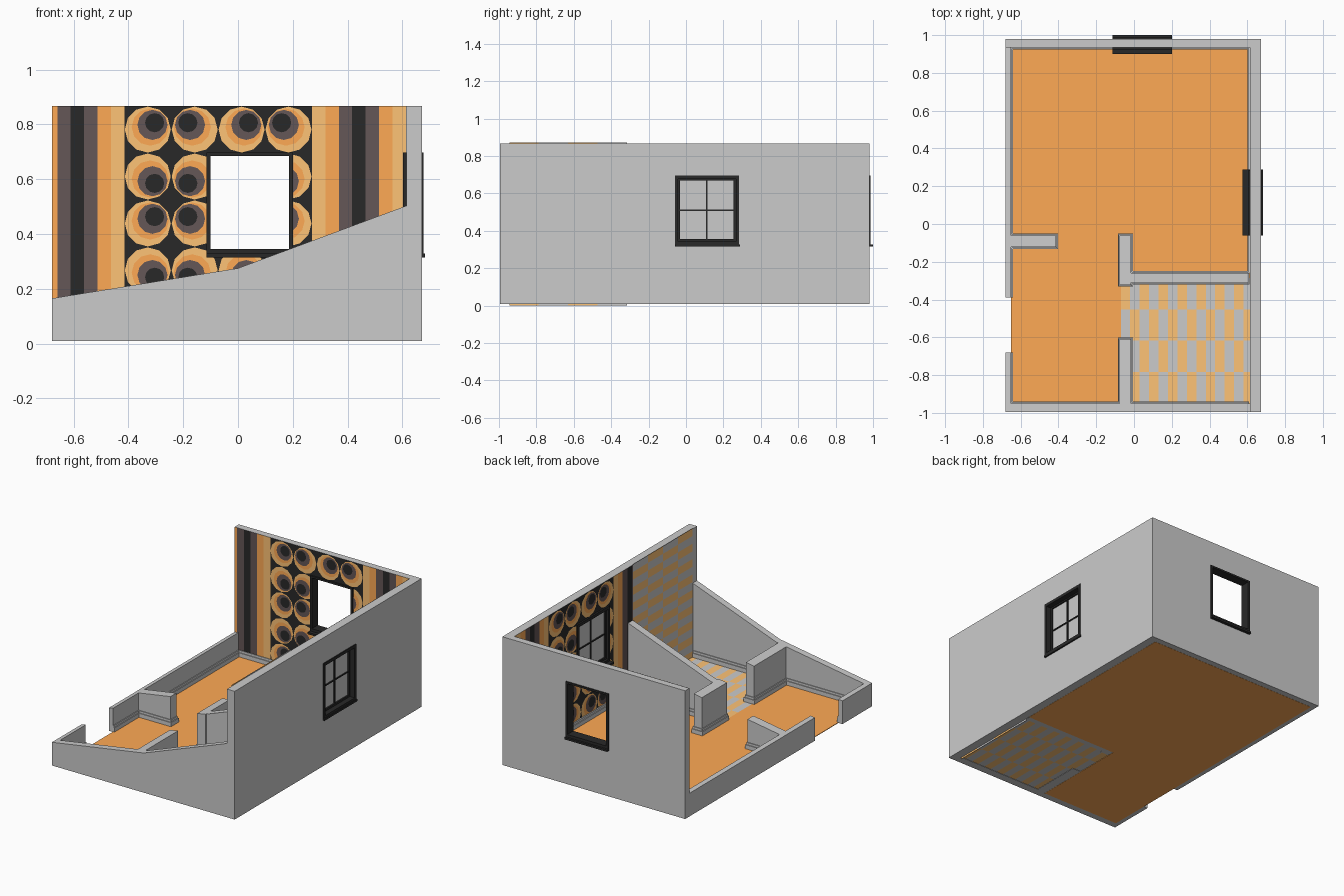
import bpy, bmesh
from math import cos, sin, pi

if "Cube" in bpy.data.objects:
    bpy.data.objects.remove(bpy.data.objects["Cube"])


def material(name, rgb):
    m = bpy.data.materials.new(name)
    m.diffuse_color = (*rgb, 1)
    m.use_nodes = True
    m.node_tree.nodes["Principled BSDF"].inputs["Base Color"].default_value = m.diffuse_color
    return m


LIGHT = material("light_orange", (1.0, 0.55, 0.18))
ORANGE = material("orange", (1.0, 0.40, 0.09))
BROWN = material("brown", (0.13, 0.095, 0.095))
BLACK = material("black", (0.022, 0.022, 0.022))


def finish(name, bm, mats=()):
    me = bpy.data.meshes.new(name)
    bm.to_mesh(me)
    bm.free()
    for m in mats:
        me.materials.append(m)
    ob = bpy.data.objects.new(name, me)
    bpy.context.collection.objects.link(ob)
    return ob


def boxes(name, specs, *mats):
    """One object from boxes given as (x0, x1, y0, y1, z0, z1)."""
    bm = bmesh.new()
    for x0, x1, y0, y1, z0, z1 in specs:
        for v in bmesh.ops.create_cube(bm, size=1)["verts"]:
            v.co = ((x0 + x1) / 2 + v.co.x * (x1 - x0),
                    (y0 + y1) / 2 + v.co.y * (y1 - y0),
                    (z0 + z1) / 2 + v.co.z * (z1 - z0))
    return finish(name, bm, mats)


BASE, TOP = 0.01, 0.867


def height(x):
    """Sloping cutaway line of the low walls."""
    return 0.275 + (0.162 if x < 0 else 0.371) * x


def sloped_wall(name, x0, x1, y0, y1):
    xs = [x0] + ([0] if x0 < 0 < x1 else []) + [x1]
    pts = [(x0, BASE), (x1, BASE)] + [(x, height(x)) for x in reversed(xs)]
    bm = bmesh.new()
    f = bm.faces.new([bm.verts.new((x, y0, z)) for x, z in pts])
    ext = bmesh.ops.extrude_face_region(bm, geom=[f])["geom"]
    for v in ext:
        if isinstance(v, bmesh.types.BMVert):
            v.co.y = y1
    bmesh.ops.recalc_face_normals(bm, faces=bm.faces)
    return finish(name, bm)


def cut_hole(ob, spec):
    cutter = boxes("window_cutter", [spec])
    cutter.hide_render = True
    mod = ob.modifiers.new("window_hole", 'BOOLEAN')
    mod.operation, mod.solver, mod.object = 'DIFFERENCE', 'EXACT', cutter
    dg = bpy.context.evaluated_depsgraph_get()
    me = bpy.data.meshes.new_from_object(ob.evaluated_get(dg))
    ob.modifiers.clear()
    ob.data = me
    bpy.data.objects.remove(cutter)


# Full-height walls with window openings
back = boxes("back_wall", [(-0.68, 0.61, 0.935, 0.98, BASE, TOP)])
cut_hole(back, (-0.105, 0.19, 0.8, 1.1, 0.33, 0.69))
right = boxes("right_wall", [(0.615, 0.672, -0.995, 0.98, BASE, TOP),
                             ])
cut_hole(right, (0.5, 0.8, -0.05, 0.275, 0.33, 0.685))
boxes("corner_fill", [(0.61, 0.615, 0.935, 0.98, BASE, TOP)])

# Low cutaway walls
sloped_wall("front_wall", -0.68, 0.615, -0.995, -0.95)
sloped_wall("left_wall_rear", -0.68, -0.65, -0.39, 0.935)
sloped_wall("left_wall_front", -0.68, -0.65, -0.95, -0.68)

# Interior partitions: footprint, then stepped skirting around each
partitions = {
    "entry_stub": (-0.65, -0.413, -0.122, -0.06),
    "bath_partition": (-0.02, 0.61, -0.31, -0.26),
    "door_stub_rear": (-0.076, -0.016, -0.322, -0.06),
    "door_stub_front": (-0.076, -0.016, -0.95, -0.61),
}
STEPS = ((0.005, 0.055), (0.010, 0.04))
for name, p in partitions.items():
    sloped_wall(name, *p)
    boxes(name + "_skirting",
          [(p[0] - t, min(p[1] + t, 0.612), p[2] - t, p[3] + t, BASE, h) for t, h in STEPS])

# Skirting along the outer walls
strips = []
for t, h in STEPS:
    strips += [(-0.65, 0.61, 0.935 - t, 0.935, BASE, h),
               (-0.65, 0.61, -0.95, -0.95 + t, BASE, h),
               (-0.65, -0.65 + t, -0.39, 0.935, BASE, h),
               (-0.65, -0.65 + t, -0.95, -0.68, BASE, h),
               (0.61 - t, 0.615, -0.26, 0.935, BASE, h)]
boxes("outer_skirting", strips)

# Orange floor
boxes("main_floor", [(-0.65, 0.615, -0.285, 0.94, 0.009, 0.013),
                     (-0.65, -0.07, -0.95, -0.285, 0.009, 0.013)], ORANGE)


def checker(name, u, v, nu, nv, place):
    """Two-colour tiles over the ranges u and v."""
    du, dv = (u[1] - u[0]) / nu, (v[1] - v[0]) / nv
    for parity, label, mats in ((1, "_orange", [LIGHT]), (0, "_grey", [])):
        bm = bmesh.new()
        for i in range(nu):
            for j in range(nv):
                if (i + j) % 2 == parity:
                    a, b = u[0] + i * du, v[0] + j * dv
                    bm.faces.new([bm.verts.new(place(*c)) for c in
                                  ((a, b), (a + du, b), (a + du, b + dv), (a, b + dv))])
        finish(name + label, bm, mats)


# Bathroom tiles on floor and wall
checker("bath_floor", (-0.07, 0.63), (-0.95, -0.286), 14, 4, lambda x, y: (x, y, 0.012))
checker("bath_wall", (0.315, 0.945), (0.0, 0.873), 4, 17, lambda u, v: (0.612, -u, v))


def wallpaper(name, lo, hi, p0, p1, window, place):
    """Stripes either side of a panel of off-centre ringed discs."""
    mats = [LIGHT, ORANGE, BROWN, BLACK]
    bm = bmesh.new()

    def face(pts, mat, d):
        f = bm.faces.new([bm.verts.new((x, y, d)) for x, y in pts])
        f.material_index = mat

    def rect(a, b, mat):
        a, b = max(a, lo), min(b, hi)
        if b - a > 0.001:
            face([(a, BASE), (b, BASE), (b, TOP), (a, TOP)], mat, 0)

    w = 0.049
    for i, m in enumerate((0, 1, 2, 3, 2, 1, 0, 0)):
        rect(p0 - (i + 1) * w, p0 - i * w, m)
        rect(p1 + i * w, p1 + (i + 1) * w, m)
    rect(p0, p1, 3)
    su, sv = (p1 - p0) / 4, (TOP - BASE) / 5
    for c in range(4):
        for r in range(5):
            lu = 1 if c % 2 == 0 else -1
            lv = 1 if r % 2 == 0 else -1
            for k, (rad, off) in enumerate(((0.084, 0), (0.068, 0.009),
                                            (0.055, 0.017), (0.035, 0.025))):
                cu = p0 + (c + 0.5) * su + lu * off
                cv = BASE + (r + 0.5) * sv + lv * off
                face([(cu + rad * cos(pi * a / 6), cv + rad * sin(pi * a / 6))
                      for a in range(12)], k, 0.0008 * (k + 1))
    # trim away the window opening
    u0, u1, v0, v1 = window
    for co, no in (((u0, 0, 0), (1, 0, 0)), ((u1, 0, 0), (1, 0, 0)),
                   ((0, v0, 0), (0, 1, 0)), ((0, v1, 0), (0, 1, 0))):
        bmesh.ops.bisect_plane(bm, geom=bm.verts[:] + bm.edges[:] + bm.faces[:],
                               plane_co=co, plane_no=no)
    inside = []
    for f in bm.faces:
        c = f.calc_center_median()
        if u0 < c.x < u1 and v0 < c.y < v1:
            inside.append(f)
    bmesh.ops.delete(bm, geom=inside, context='FACES')
    for v in bm.verts:
        v.co = place(*v.co)
    finish(name, bm, mats)


wallpaper("back_wallpaper", -0.68, 0.614, -0.415, 0.27, (-0.105, 0.19, 0.33, 0.69),
          lambda u, v, d: (u, 0.934 - d, v))
wallpaper("right_wallpaper", -0.934, 0.315, -0.575, 0.11, (-0.275, 0.05, 0.33, 0.685),
          lambda u, v, d: (0.614 - d, -u, v))


def ring(a0, a1, z0, z1, side, bottom, top):
    """Four frame bars as (a0, a1, z0, z1)."""
    return [(a0, a0 + side, z0, z1), (a1 - side, a1, z0, z1),
            (a0 + side, a1 - side, z0, z0 + bottom), (a0 + side, a1 - side, z1 - top, z1)]


# Back window: open frame and sill
boxes("back_window_frame", [(a, b, 0.924, 0.987, c, d)
      for a, b, c, d in ring(-0.115, 0.2, 0.318, 0.697, 0.014, 0.028, 0.012)], BLACK)
boxes("back_window_sill", [(-0.115, 0.2, 0.90, 1.0, 0.315, 0.328)], BLACK)

# Right window: frame, sash, glazing bars, pane and sill
boxes("right_window_frame", [(0.603, 0.677, a, b, c, d)
      for a, b, c, d in ring(-0.06, 0.283, 0.318, 0.697, 0.017, 0.025, 0.02)], BLACK)
boxes("right_window_sash", [(0.618, 0.642, a, b, c, d)
      for a, b, c, d in ring(-0.045, 0.268, 0.34, 0.68, 0.013, 0.016, 0.012)]
      + [(0.622, 0.638, 0.108, 0.116, 0.35, 0.67),
         (0.622, 0.638, -0.035, 0.26, 0.507, 0.515)], BLACK)
boxes("right_window_pane", [(0.628, 0.632, -0.04, 0.263, 0.345, 0.675)])
boxes("right_window_sill", [(0.575, 0.682, -0.06, 0.288, 0.315, 0.328)], BLACK)
